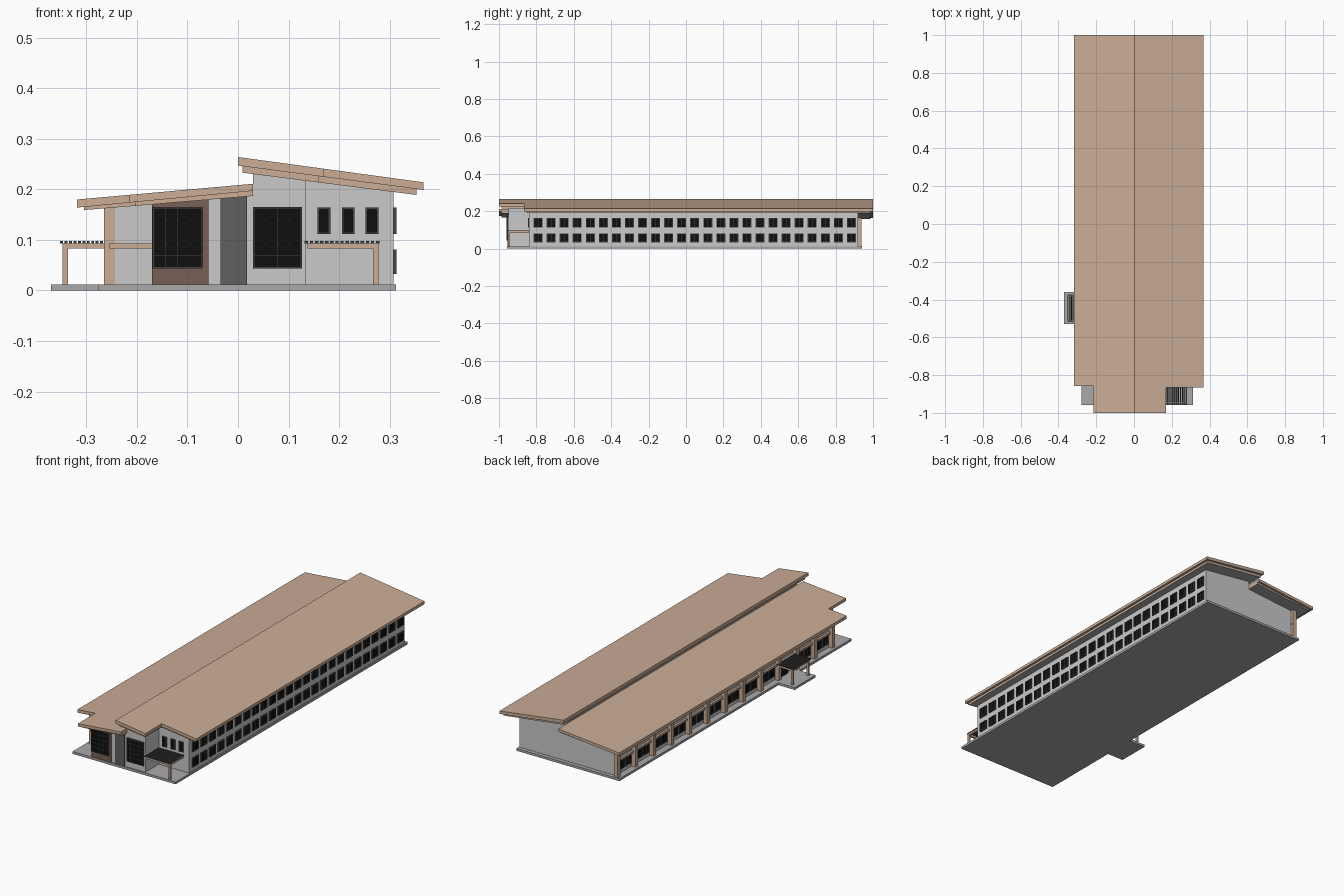
import bpy, bmesh

if "Cube" in bpy.data.objects:
    bpy.data.objects.remove(bpy.data.objects["Cube"])

def mat(name, r, g, b):
    m = bpy.data.materials.new(name)
    m.diffuse_color = (r, g, b, 1)
    m.use_nodes = True
    m.node_tree.nodes["Principled BSDF"].inputs["Base Color"].default_value = m.diffuse_color
    return m

TAN = mat("tan timber", .60, .42, .305)
LIGHT = mat("light wall", .60, .59, .585)
SLAB = mat("concrete grey", .40, .40, .41)
DARK = mat("dark grey panel", .115, .115, .115)
BROWN = mat("brown cladding", .19, .115, .095)
FRAME = mat("window frame", .06, .06, .06)
GLASS = mat("dark glass", .005, .005, .005)

def finish(bm, name, *mats):
    bmesh.ops.recalc_face_normals(bm, faces=bm.faces)
    me = bpy.data.meshes.new(name)
    bm.to_mesh(me)
    bm.free()
    ob = bpy.data.objects.new(name, me)
    for m in mats:
        me.materials.append(m)
    bpy.context.collection.objects.link(ob)
    return ob

def add_box(bm, x0, x1, y0, y1, z0, z1, idx=0):
    lo, size = (x0, y0, z0), (x1 - x0, y1 - y0, z1 - z0)
    r = bmesh.ops.create_cube(bm, size=1)
    for v in r["verts"]:
        v.co = [lo[i] + (v.co[i] + .5) * size[i] for i in range(3)]
        for f in v.link_faces:
            f.material_index = idx

def boxes(name, m, lst):
    bm = bmesh.new()
    for b in lst:
        add_box(bm, *b)
    return finish(bm, name, m)

def sloped(name, pts, top, bot, *mats):
    """Footprint polygon in xy between two sloping planes z(x); 2nd material goes underneath."""
    bm = bmesh.new()
    t = [bm.verts.new((x, y, top(x))) for x, y in pts]
    b = [bm.verts.new((x, y, bot(x))) for x, y in pts]
    bm.faces.new(t)
    under = bm.faces.new(b)
    if len(mats) > 1:
        under.material_index = 1
    for i in range(len(pts)):
        j = (i + 1) % len(pts)
        bm.faces.new((t[i], t[j], b[j], b[i]))
    return finish(bm, name, *mats)

def plane(x0, z0, x1, z1):
    return lambda x: z0 + (x - x0) * (z1 - z0) / (x1 - x0)

# Ground slab with side entrance pad
XL, XR, YF, YB = -.277, .313, -.957, .94
sloped("ground_slab", [(XL, YF), (XR, YF), (XR, YB), (XL, YB), (XL, -.36), (-.37, -.36),
                       (-.37, -.53), (XL, -.53)], lambda x: .012, lambda x: 0, SLAB)

# Roofs: fascia layer above a slightly inset soffit layer
r_top, r_mid = plane(0, .264, .367, .214), plane(0, .247, .367, .199)
r_bot = plane(.009, .233, .353, .189)
l_top, l_mid = plane(-.318, .180, .029, .211), plane(-.318, .164, .029, .197)
l_bot = plane(-.305, .159, .03, .187)
def right_fp(x0, x1, xn, yf, yn, yb):
    return [(x0, yf), (xn, yf), (xn, yn), (x1, yn), (x1, yb), (x0, yb)]
sloped("right_roof", right_fp(0, .367, .17, -1, -.866, 1), r_top, r_mid, TAN, SLAB)
sloped("right_soffit", right_fp(.009, .353, .159, -.987, -.853, .987), r_mid, r_bot, TAN, SLAB)
sloped("left_roof", right_fp(.03, -.318, -.215, -1, -.858, 1), l_top, l_mid, TAN, SLAB)
sloped("left_soffit", right_fp(.03, -.305, -.203, -.987, -.846, .987), l_mid, l_bot, TAN, SLAB)

# Walls, each wing stepping forward near the middle
YW, YN, YE = -.95, -.84, .92
floor = lambda x: .012
sloped("right_wing_walls", right_fp(.03, .308, .135, YW, YN, YE),
       lambda x: r_bot(x) + .005, floor, LIGHT)
sloped("left_wing_walls", right_fp(.03, -.243, -.17, YW, YN, YE),
       lambda x: l_bot(x) + .005, floor, LIGHT)

# Front cladding panels
for name, m, x0, x1 in (("brown_front_panel", BROWN, -.17, -.058), ("dark_front_panel", DARK, -.035, .018)):
    sloped(name, [(x0, YW - .004), (x1, YW - .004), (x1, YW + .01), (x0, YW + .01)],
           lambda x: l_bot(x) + .003, floor, m)

def window(bm, axis, face, sign, a0, a1, z0, z1, nx, nz, fr=.004, d=.006):
    """Frame bars and glass; axis 'x' faces along x at x=face, 'y' along y."""
    def bx(p0, p1, q0, q1, depth, i):
        c0, c1 = sorted((face - sign * .002, face + sign * depth))
        if axis == 'x':
            add_box(bm, c0, c1, p0, p1, q0, q1, i)
        else:
            add_box(bm, p0, p1, c0, c1, q0, q1, i)
    bx(a0 + .001, a1 - .001, z0 + .001, z1 - .001, d * .5, 1)
    for i in range(nx + 1):
        w = fr if i in (0, nx) else fr * .6
        c = a0 + fr / 2 + (a1 - a0 - fr) * i / nx
        bx(c - w / 2, c + w / 2, z0, z1, d, 0)
    for i in range(nz + 1):
        w = fr if i in (0, nz) else fr * .6
        c = z0 + fr / 2 + (z1 - z0 - fr) * i / nz
        bx(a0, a1, c - w / 2, c + w / 2, d, 0)

ROWS = ((.033, .081), (.112, .164))

# Front windows: two large grids and three small ones
bm = bmesh.new()
window(bm, 'y', YW - .004, -1, -.169, -.069, .043, .165, 4, 5)
window(bm, 'y', YW, -1, .03, .127, .043, .165, 4, 5)
for c in (.170, .218, .265):
    window(bm, 'y', YN, -1, c - .0125, c + .0125, .112, .164, 1, 1)
finish(bm, "front_windows", FRAME, GLASS)

# Right side windows: 25 double windows on two floors
bm = bmesh.new()
for i in range(25):
    c = -.791 + .0698 * i
    for z0, z1 in ROWS:
        window(bm, 'x', .308, 1, c - .024, c + .024, z0, z1, 2, 1)
finish(bm, "right_side_windows", FRAME, GLASS)

# Left side: timber columns, floor bands and paired windows
BAYS, Y0, Y1 = 12, -.83, .926
step = (Y1 - Y0) / BAYS
boxes("left_columns", TAN, [(-.265, -.243, Y0 + i * step - .011, Y0 + i * step + .011, .012, .168)
                            for i in range(BAYS + 1)])
boxes("left_floor_band", TAN, [(-.254, -.24, Y0, Y1, .083, .093),
                               (-.254, -.17, YN - .008, YN + .002, .083, .093)])
bm = bmesh.new()
for i in range(BAYS):
    for k in (.3, .7):
        c = Y0 + (i + k) * step
        for z0, z1 in ROWS:
            window(bm, 'x', -.243, -1, c - .024, c + .024, z0, z1, 2, 1)
finish(bm, "left_side_windows", FRAME, GLASS)

def pergola(name, x0, x1, y0, y1, posts, slats):
    """Timber frame on posts with dark slats running along y."""
    w = .01
    boxes(name + "_frame", TAN,
          [(x0, x1, y0, y0 + w, .083, .093), (x0, x1, y1 - w, y1, .083, .093),
           (x0, x0 + w, y0, y1, .083, .093), (x1 - w, x1, y0, y1, .083, .093)] +
          [(px, px + .011, py, py + .011, .012, .084) for px, py in posts])
    sx0, sx1 = x0 - .005, x1 + .005
    s = (sx1 - sx0) / slats
    boxes(name + "_slats", FRAME, [(sx0 + i * s, sx0 + i * s + s * .66, y0 - .004, y1 + .004, .093, .098)
                                   for i in range(slats)])

# Front corner pergola and side entrance porch
pergola("front_pergola", .137, .278, -.951, -.842, [(.267, -.951)], 15)
pergola("side_porch", -.347, -.26, -.515, -.377, [(-.347, -.515), (-.347, -.388)], 11)
# Entrance door under the side porch
boxes("side_door", GLASS, [(-.251, -.242, -.475, -.415, .012, .08)])
